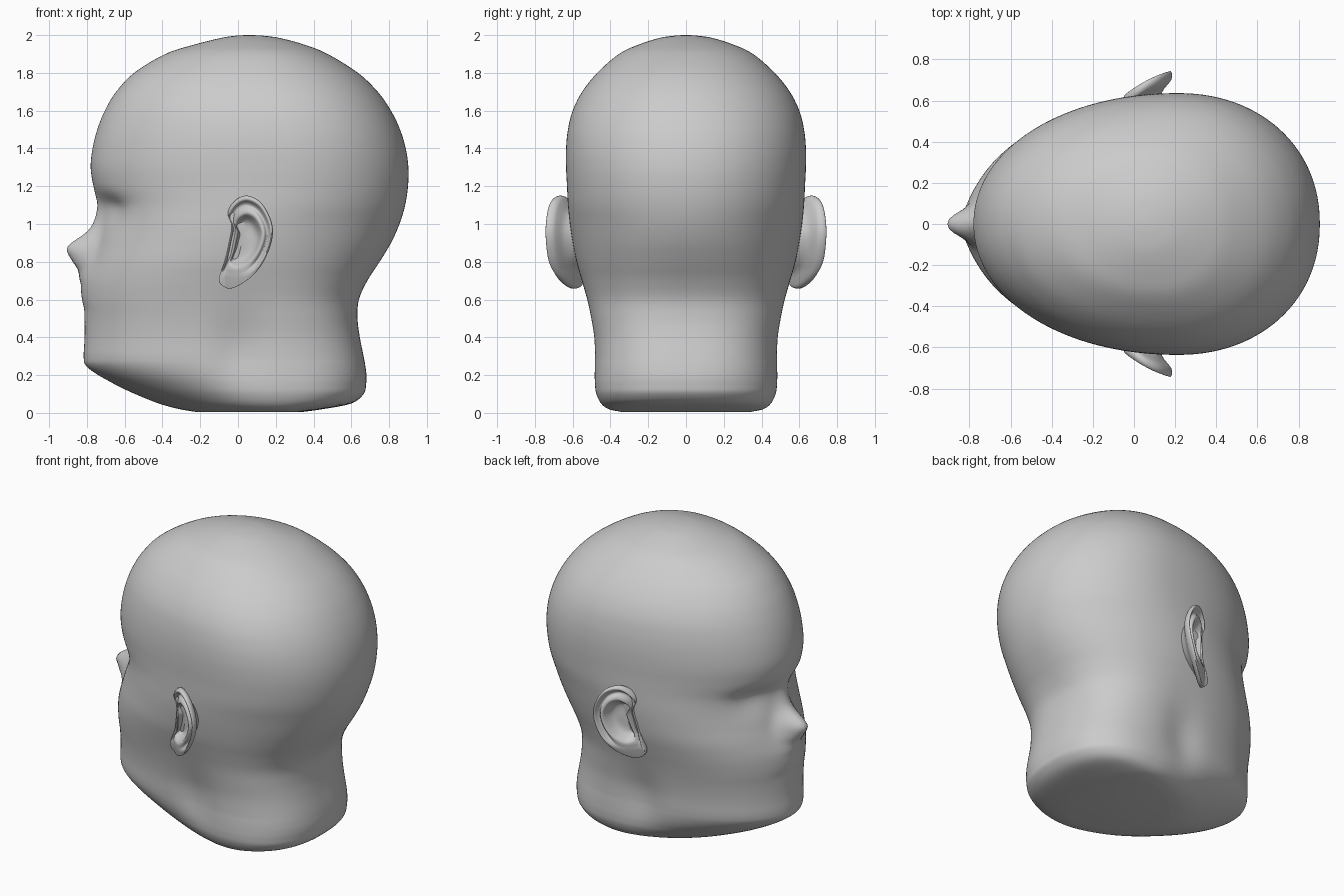
import bpy, bmesh
from math import sin, cos, pi, exp


def spline(keys, steps, closed=False):
    """Catmull-Rom through tuples of any length."""
    n, out = len(keys), []
    for i in range(n if closed else n - 1):
        pick = (lambda k: keys[k % n]) if closed else (lambda k: keys[max(0, min(n - 1, k))])
        p = [pick(i + d) for d in (-1, 0, 1, 2)]
        for s in range(steps):
            t = s / steps
            out.append(tuple(
                0.5 * (2 * b + (c - a) * t + (2 * a - 5 * b + 4 * c - d) * t * t
                       + (3 * b - a - 3 * c + d) * t ** 3)
                for a, b, c, d in zip(*p)))
    if not closed:
        out.append(keys[-1])
    return out


def lerp_table(table, v):
    for (a, fa), (b, fb) in zip(table, table[1:]):
        if a <= v <= b:
            return fa + (fb - fa) * (v - a) / (b - a)
    return 0.0


def smooth(a, b, v):
    t = max(0.0, min(1.0, (v - a) / (b - a)))
    return t * t * (3 - 2 * t)


def loft(name, rings):
    """Skin closed rings of points and cap both ends."""
    bm = bmesh.new()
    vs = [[bm.verts.new(p) for p in ring] for ring in rings]
    n = len(vs[0])
    for r0, r1 in zip(vs, vs[1:]):
        for i in range(n):
            j = (i + 1) % n
            bm.faces.new((r0[i], r0[j], r1[j], r1[i]))
    bm.faces.new(vs[0])
    bm.faces.new(vs[-1])
    bmesh.ops.recalc_face_normals(bm, faces=bm.faces)
    for f in bm.faces:
        f.smooth = True
    me = bpy.data.meshes.new(name)
    bm.to_mesh(me)
    bm.free()
    ob = bpy.data.objects.new(name, me)
    bpy.context.collection.objects.link(ob)
    return ob


# Head sections: height, front x, back x, half width, x of widest point
sections = [
    (0.005, -0.22, 0.34, 0.34, 0.20), (0.02, -0.31, 0.45, 0.41, 0.20),
    (0.05, -0.42, 0.60, 0.45, 0.20), (0.10, -0.545, 0.665, 0.475, 0.20),
    (0.15, -0.65, 0.678, 0.483, 0.19), (0.20, -0.735, 0.68, 0.485, 0.17),
    (0.25, -0.785, 0.674, 0.485, 0.15), (0.30, -0.795, 0.665, 0.485, 0.13),
    (0.40, -0.79, 0.645, 0.49, 0.11), (0.50, -0.79, 0.633, 0.505, 0.1),
    (0.60, -0.795, 0.64, 0.525, 0.08), (0.70, -0.79, 0.685, 0.552, 0.07),
    (0.80, -0.77, 0.75, 0.58, 0.07), (0.90, -0.745, 0.81, 0.60, 0.09),
    (1.00, -0.73, 0.855, 0.615, 0.12), (1.10, -0.735, 0.885, 0.625, 0.17),
    (1.20, -0.765, 0.90, 0.63, 0.20), (1.30, -0.78, 0.902, 0.635, 0.21),
    (1.40, -0.77, 0.888, 0.635, 0.21), (1.50, -0.745, 0.858, 0.625, 0.20),
    (1.60, -0.705, 0.81, 0.60, 0.18), (1.70, -0.645, 0.74, 0.55, 0.16),
    (1.80, -0.55, 0.635, 0.47, 0.13), (1.90, -0.385, 0.475, 0.355, 0.1),
    (1.95, -0.23, 0.35, 0.25, 0.07), (1.985, -0.09, 0.22, 0.14, 0.06),
    (1.997, -0.01, 0.13, 0.06, 0.06), (2.00, 0.05, 0.07, 0.01, 0.06),
]
# Nose height and half width above the face, by z
nose_out = spline([(0.68, 0.0), (0.75, 0.03), (0.80, 0.085), (0.86, 0.145),
                   (0.90, 0.135), (0.95, 0.075), (1.00, 0.04), (1.10, 0.012), (1.2, 0.0)], 4)
nose_wide = [(0.68, 0.09), (0.80, 0.09), (0.95, 0.07), (1.2, 0.05)]


def sculpt(x, y, z):
    """Nose, mouth and chin, eye sockets, hollow behind the jaw."""
    if x < -0.3:
        if 0.68 < z < 1.2:
            bump = exp(-abs(y / lerp_table(nose_wide, z)) ** 2.4)
            x -= lerp_table(nose_out, z) * bump
        sz = 0.06 if z > 1.09 else 0.11
        x += 0.045 * exp(-((abs(y) - 0.22) / 0.13) ** 2 - ((z - 1.09) / sz) ** 2)
        muzzle = 0.022 + 0.018 * exp(-((z - 0.70) / 0.12) ** 2)
        x -= muzzle * smooth(0.17, 0.27, z) * smooth(0.95, 0.70, z) * exp(-(y / 0.16) ** 2)
        # mouth line
        x += 0.004 * exp(-((z - 0.55) / 0.03) ** 2 - (y / 0.15) ** 4)
    y *= 1 - 0.06 * exp(-((x - 0.0) / 0.13) ** 2 - ((z - 0.32) / 0.2) ** 2)
    return x, y, z


def head_ring(z, xf, xb, w, xc, n=192):
    front = 1.75 + 0.53 * smooth(0.0, 0.32, z) - 0.22 * smooth(0.55, 1.05, z)
    back = 2.42 + 0.13 * smooth(0.1, 0.3, z) - 0.42 * smooth(0.35, 1.05, z)
    pts = []
    for i in range(n):
        a = 2 * pi * i / n
        c, s = cos(a), sin(a)
        p = 2 / (front if c < 0 else back)
        x = xc + abs(c) ** p * ((xb - xc) if c > 0 else (xf - xc))
        y = w * abs(s) ** p * (1 if s > 0 else -1)
        pts.append(sculpt(x, y, z))
    return pts


head = loft("head", [head_ring(*s) for s in spline(sections, 5)])

# Ear: outline (x, z) swept inward through a radial relief (scale, height)
outline = spline([(-0.10, 0.715), (-0.072, 0.80), (-0.05, 0.90), (-0.035, 0.99),
                  (-0.055, 1.06), (-0.015, 1.125), (0.05, 1.15), (0.125, 1.11),
                  (0.178, 1.01), (0.18, 0.915), (0.135, 0.80), (0.065, 0.715),
                  (-0.03, 0.66), (-0.085, 0.675)], 5, closed=True)
relief = spline([(0.03, -0.06), (0.35, -0.06), (0.48, -0.035), (0.58, 0.0),
                 (0.68, -0.002), (0.77, -0.02), (0.84, -0.012), (0.90, 0.010),
                 (0.96, 0.010), (1.0, -0.008), (0.97, -0.032), (0.85, -0.05),
                 (0.65, -0.08), (0.5, -0.16)], 3)
CX, CZ = 0.045, 0.92


def ear_point(ox, oz, r, h, front):
    x, z = CX + (ox - CX) * r, CZ + (oz - CZ) * r
    lobe = smooth(0.82, 0.72, z)
    if front:                                 # full lobe, low front rim
        h = h * (1 - lobe) + 0.012 * lobe * (1 - r ** 4)
        h -= 0.025 * smooth(0.02, -0.04, x) * smooth(0.76, 0.84, z) * smooth(1.08, 1.0, z)
    u = max(-0.1, (x + 0.05) / 0.23)
    y = 0.612 + 0.12 * (1.5 * u - 0.5 * u * u) - 0.15 * max(0.0, 0.76 - z) + h
    return x, y, z


peak = max(range(len(relief)), key=lambda k: relief[k][0])
ears = loft("ears", [[ear_point(ox, oz, r, h, k <= peak) for ox, oz in outline]
                     for k, (r, h) in enumerate(relief)])
mirror = ears.modifiers.new("mirror", 'MIRROR')
mirror.use_axis = (False, True, False)
mirror.use_mirror_merge = False
